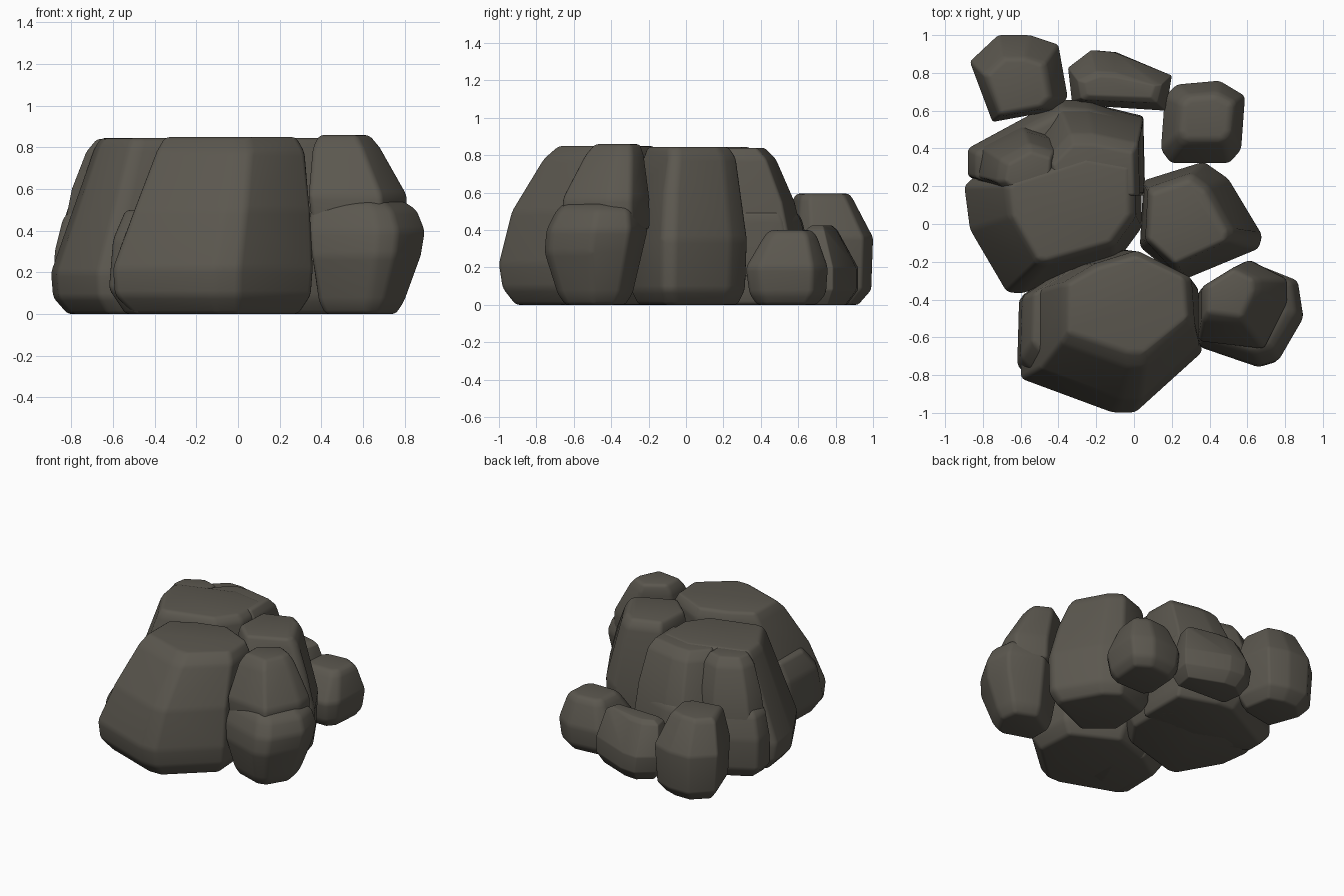
import bpy, bmesh, math

mat = bpy.data.materials.new("dark warm stone")
mat.diffuse_color = (0.105, 0.096, 0.078, 1)


def rock(name, outline, levels, bevel=0.022):
    """Convex boulder: the outline is refitted to a box (z, x0, x1, y0, y1) at each level."""
    xs, ys = [p[0] for p in outline], [p[1] for p in outline]
    ax, bx, ay, by = min(xs), max(xs), min(ys), max(ys)
    bm = bmesh.new()
    for z, x0, x1, y0, y1 in levels:
        for x, y in outline:
            bm.verts.new((x0 + (x - ax) / (bx - ax) * (x1 - x0),
                          y0 + (y - ay) / (by - ay) * (y1 - y0), z))
    res = bmesh.ops.convex_hull(bm, input=bm.verts[:])
    junk = {g for g in res["geom_interior"] + res["geom_unused"] if isinstance(g, bmesh.types.BMVert)}
    bmesh.ops.delete(bm, geom=[v for v in junk if v.is_valid], context='VERTS')
    bmesh.ops.dissolve_limit(bm, angle_limit=math.radians(6), verts=bm.verts[:], edges=bm.edges[:])
    bmesh.ops.recalc_face_normals(bm, faces=bm.faces[:])
    me = bpy.data.meshes.new(name)
    bm.to_mesh(me)
    bm.free()
    me.materials.append(mat)
    ob = bpy.data.objects.new(name, me)
    bpy.context.collection.objects.link(ob)
    b = ob.modifiers.new("worn edges", 'BEVEL')
    b.width, b.segments, b.limit_method, b.angle_limit = bevel, 3, 'ANGLE', math.radians(12)
    bpy.ops.object.select_all(action='DESELECT')
    ob.select_set(True)
    bpy.context.view_layer.objects.active = ob
    bpy.ops.object.modifier_apply(modifier=b.name)
    bpy.ops.object.shade_smooth_by_angle(angle=math.radians(40))
    return ob


# front boulder and the slab leaning on its left side
rock("front_boulder",
     [(-.52, -.38), (-.3, -.23), (-.02, -.13), (.33, -.33), (.35, -.68), (.03, -1), (-.08, -1), (-.52, -.82)],
     [(0, -.5, .29, -.91, -.2), (.09, -.59, .35, -.98, -.15), (.22, -.6, .36, -1.0, -.13),
      (.5, -.5, .35, -.93, -.13), (.78, -.39, .32, -.76, -.14), (.85, -.35, .28, -.68, -.17)])
rock("front_boulder_side_slab",
     [(-.61, -.4), (-.35, -.22), (-.2, -.3), (-.2, -.75), (-.55, -.84), (-.62, -.76)],
     [(0, -.54, -.2, -.78, -.28), (.12, -.62, -.2, -.83, -.22), (.36, -.6, -.2, -.78, -.22),
      (.5, -.54, -.2, -.68, -.24)])

# left boulder, with the stacked slabs behind it
rock("left_boulder",
     [(-.89, .2), (-.86, -.03), (-.67, -.36), (-.6, -.37), (-.12, -.23), (.03, -.02), (.03, .36), (-.3, .42), (-.85, .24)],
     [(0, -.82, .0, -.31, .4), (.08, -.89, .03, -.36, .42), (.2, -.9, .04, -.37, .42),
      (.5, -.81, .03, -.31, .4), (.8, -.69, .01, -.22, .37), (.845, -.66, -.03, -.19, .34)])
rock("back_lower_slab",
     [(-.88, .25), (-.88, .4), (-.4, .66), (-.25, .65), (.05, .55), (.05, .15), (-.6, .15)],
     [(0, -.81, .04, .15, .61), (.08, -.88, .05, .15, .66), (.3, -.88, .05, .15, .66),
      (.46, -.84, .05, .15, .62), (.5, -.8, .04, .15, .59)])
rock("back_upper_slab",
     [(-.55, .42), (-.4, .6), (-.25, .6), (.04, .53), (.05, .15), (-.5, .15)],
     [(.15, -.6, .06, .15, .65), (.3, -.58, .06, .15, .64), (.55, -.52, .05, .15, .58),
      (.78, -.46, .03, .15, .48), (.84, -.43, .0, .15, .42)], .015)
rock("back_left_shoulder",
     [(-.8, .27), (-.78, .38), (-.62, .46), (-.48, .42), (-.5, .2), (-.7, .2)],
     [(.3, -.86, -.4, .15, .54), (.6, -.8, -.4, .15, .49), (.78, -.73, -.42, .15, .43), (.84, -.68, -.44, .17, .38)],
     .015)

# right boulder
rock("right_boulder",
     [(.03, -.12), (.05, .23), (.37, .33), (.5, .24), (.68, -.06), (.66, -.13), (.25, -.3)],
     [(0, .07, .6, -.26, .28), (.08, .03, .67, -.3, .32), (.35, .03, .68, -.3, .33),
      (.6, .04, .61, -.27, .3), (.79, .06, .53, -.23, .27), (.845, .08, .49, -.21, .23)])

# two-tier boulder at front right
rock("corner_lower_boulder",
     [(.34, -.65), (.34, -.38), (.62, -.2), (.86, -.3), (.89, -.5), (.76, -.73), (.66, -.76)],
     [(0, .42, .76, -.65, -.32), (.06, .39, .8, -.69, -.28), (.28, .35, .88, -.76, -.22),
      (.4, .34, .9, -.75, -.2), (.5, .35, .86, -.7, -.22), (.54, .38, .8, -.66, -.25)])
rock("corner_upper_boulder",
     [(.34, -.62), (.34, -.36), (.6, -.2), (.8, -.3), (.8, -.42), (.68, -.66)],
     [(.4, .36, .81, -.66, -.19), (.57, .34, .81, -.66, -.19), (.8, .36, .68, -.54, -.22), (.86, .39, .63, -.49, -.24)])

# three small rocks at the back
rock("back_left_rock",
     [(-.87, .86), (-.72, 1), (-.55, 1), (-.4, .95), (-.35, .67), (-.42, .6), (-.75, .54)],
     [(0, -.78, -.42, .6, .92), (.08, -.85, -.37, .55, .99), (.36, -.87, -.35, .54, 1.0),
      (.57, -.8, -.43, .57, .89), (.595, -.77, -.46, .59, .87)])
rock("back_middle_rock",
     [(-.34, .83), (-.32, .66), (-.22, .92), (-.1, .91), (.2, .79), (.17, .61), (-.3, .64)],
     [(0, -.28, .15, .62, .86), (.08, -.33, .2, .6, .92), (.2, -.35, .2, .6, .92),
      (.4, -.3, .15, .64, .81), (.425, -.26, .11, .67, .78)])
rock("back_right_rock",
     [(.15, .4), (.17, .68), (.23, .74), (.45, .76), (.58, .68), (.56, .4), (.5, .33), (.2, .33)],
     [(0, .2, .53, .38, .7), (.06, .16, .57, .34, .75), (.2, .14, .59, .32, .76),
      (.37, .22, .54, .42, .7), (.4, .25, .51, .45, .67)])
